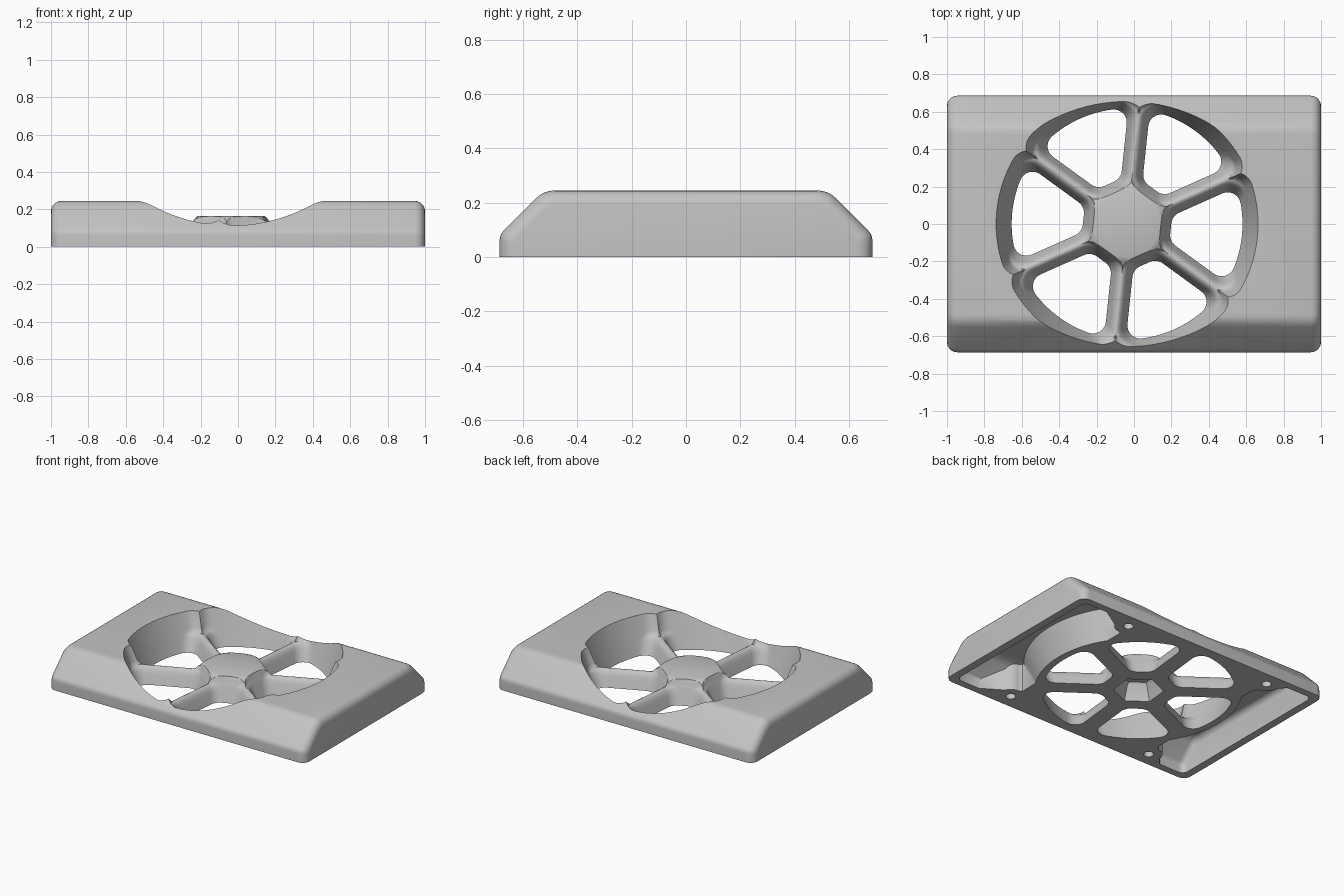
import bpy, bmesh
from math import sin, cos, tan, asin, radians, pi
from mathutils import Matrix, Vector

if "Cube" in bpy.data.objects:
    bpy.data.objects.remove(bpy.data.objects["Cube"], do_unlink=True)

HUB_X = -0.037          # centre of the round opening
DRAFT = 0.34            # outward slope of the opening walls
SPOKE_TURN = radians(84)
STEP = radians(60)
BOLT = 0.575            # bolt spacing from the hub

grey = bpy.data.materials.new("light_grey_plastic")
grey.use_nodes = True
colour = (0.55, 0.55, 0.55, 1)
grey.diffuse_color = colour
grey.node_tree.nodes["Principled BSDF"].inputs["Base Color"].default_value = colour


def loft(name, rings):
    """Closed solid through equal-length loops of points."""
    bm = bmesh.new()
    loops = [[bm.verts.new(p) for p in ring] for ring in rings]
    n = len(loops[0])
    for a, b in zip(loops, loops[1:]):
        for i in range(n):
            j = (i + 1) % n
            bm.faces.new((a[i], a[j], b[j], b[i]))
    bm.faces.new(loops[0][::-1])
    bm.faces.new(loops[-1])
    bmesh.ops.recalc_face_normals(bm, faces=bm.faces)
    mesh = bpy.data.meshes.new(name)
    bm.to_mesh(mesh)
    bm.free()
    mesh.materials.append(grey)
    obj = bpy.data.objects.new(name, mesh)
    bpy.context.collection.objects.link(obj)
    return obj


def turned(name, profile, x=HUB_X, y=0, sides=96, turn=0):
    """Solid of revolution from (radius, height) pairs, bottom to top."""
    return loft(name, [[(x + r * cos(turn + 2 * pi * i / sides),
                         y + r * sin(turn + 2 * pi * i / sides), z)
                        for i in range(sides)] for r, z in profile])


def prism(name, outline):
    return loft(name, [[(x, y, z) for x, y in outline] for z in (-0.1, 0.3)])


def cut(target, cutter):
    mod = target.modifiers.new("cut", "BOOLEAN")
    mod.operation = "DIFFERENCE"
    mod.solver = "EXACT"
    mod.object = cutter
    bpy.context.view_layer.objects.active = target
    bpy.ops.object.modifier_apply(modifier=mod.name)
    bpy.data.objects.remove(cutter, do_unlink=True)


def rounded(before, corner, after, size):
    """Curve replacing a corner, starting and ending at the given distance."""
    a, c, b = Vector(before), Vector(corner), Vector(after)
    p, q = c + (a - c).normalized() * size, c + (b - c).normalized() * size
    return [p.lerp(c, t / 4).lerp(c.lerp(q, t / 4), t / 4) for t in range(5)]


def sloped_bar(name, half_x, half_y, shoulder, top_y, top, base, end_radius):
    """Bar along x with sloping long sides and rounded ends."""
    rings = []
    steps = [(pi / 2 * i / 5) for i in range(6)]
    for sign, angles in ((-1, steps[::-1]), (1, steps)):
        for a in angles:
            d = end_radius * (1 - cos(a))
            x = sign * (half_x - end_radius * (1 - sin(a)))
            slip = d * tan(pi / 8)
            foot, knee = (half_y - d, base), (half_y - d, shoulder - slip)
            brow, crown = (top_y - slip, top - d), (0, top - d)
            half = ([Vector(foot)] + rounded(foot, knee, brow, 0.02)
                    + rounded(knee, brow, crown, 0.04))
            rings.append([(x, p.x, p.y) for p in half]
                         + [(x, -p.x, p.y) for p in reversed(half)])
    return loft(name, rings)


def window_ring(z, spoke_gap, index):
    """Rounded wedge between two spokes, growing with height."""
    grow = DRAFT * z
    corner = 0.07 + 0.1 * max(z, 0)
    inner, outer = 0.235 - grow, 0.617 + grow
    gap = spoke_gap + corner
    reach = outer - corner
    half = STEP / 2 - asin(gap / reach)
    side = []
    for i in range(9):                                  # outer arc
        a = half * i / 8
        side.append((outer * cos(a), outer * sin(a)))
    for i in range(1, 10):                              # outer corner
        a = half + (STEP / 2 + pi / 2 - half) * i / 9
        side.append((reach * cos(half) + corner * cos(a),
                     reach * sin(half) + corner * sin(a)))
    x = inner + corner
    y = x * tan(STEP / 2) - gap / cos(STEP / 2)
    for i in range(7):                                  # inner corner
        a = STEP / 2 + pi / 2 + (pi / 2 - STEP / 2) * i / 6
        side.append((x + corner * cos(a), y + corner * sin(a)))
    outline = side + [(px, -py) for px, py in reversed(side[1:])]
    turn = Matrix.Rotation(SPOKE_TURN + STEP * (index + 0.5), 3, "Z")
    return [turn @ Vector((px, py, z)) + Vector((HUB_X, 0, 0)) for px, py in outline]


# Outer housing with sloping long sides and rounded edges
cover = sloped_bar("vent_cover", 1, 0.686, 0.082, 0.523, 0.245, 0, 0.055)

# Hollow underside, leaving the ring wall, the middle and the bolt corners
cavity = sloped_bar("cavity_cutter", 0.945, 0.635, 0.065, 0.5, 0.2, -0.02, 0.04)
cut(cavity, turned("ring_keep", [(0.665 + DRAFT * z, z) for z in (-0.1, 0.3)]))
cut(cavity, prism("middle_keep", [(HUB_X + sx * 0.56, sy)
                                  for sx, sy in ((-1, -1), (1, -1), (1, 1), (-1, 1))]))
bolts = [(HUB_X + sx * BOLT, sy * 0.585) for sx in (-1, 1) for sy in (-1, 1)]
for bx, by in bolts:
    s = 1 if by > 0 else -1
    end, neck = (0.8, 0.5) if bx > 0 else (-0.77, -0.6)
    cut(cavity, turned("post_keep", [(0.09, -0.1), (0.09, 0.3)], bx, by, 32))
    cut(cavity, prism("web_keep", [(end, s * 0.66), (neck, s * 0.47), (neck / 2, s * 0.7)]))
cut(cover, cavity)

# Dished clearance above the hub, rounding the inner ends of the ribs
cut(cover, turned("dish_cutter", [(0.175, 0.165), (0.195, 0.158), (0.22, 0.14), (0.26, 0.12),
    (0.45, 0.125), (0.57, 0.14), (0.61, 0.16), (0.64, 0.19), (0.67, 0.25), (0.67, 0.4)]))

# Six windows, flaring near the top of the spokes to round them over
FLARE = [(-0.02, 0.064), (0, 0.058), (0.06, 0.038), (0.085, 0.029), (0.1, 0.02),
         (0.109, 0.01), (0.114, -0.004), (0.14, -0.015), (0.3, -0.03)]
for k in range(6):
    cut(cover, loft("window_cutter", [window_ring(z, gap, k) for z, gap in FLARE]))

# Hub recess and bolt holes underneath
cut(cover, turned("hub_cutter", [(0.165, -0.02), (0.16, 0), (0.125, 0.1), (0.11, 0.115)],
                  sides=6, turn=SPOKE_TURN))
for bx, by in bolts:
    cut(cover, turned("bolt_cutter", [(0.032, -0.02), (0.032, 0.09)], bx, by, 24))

# Smooth shading with crisp edges
bpy.ops.object.select_all(action="DESELECT")
cover.select_set(True)
bpy.context.view_layer.objects.active = cover
bpy.ops.object.shade_smooth_by_angle(angle=radians(40))
